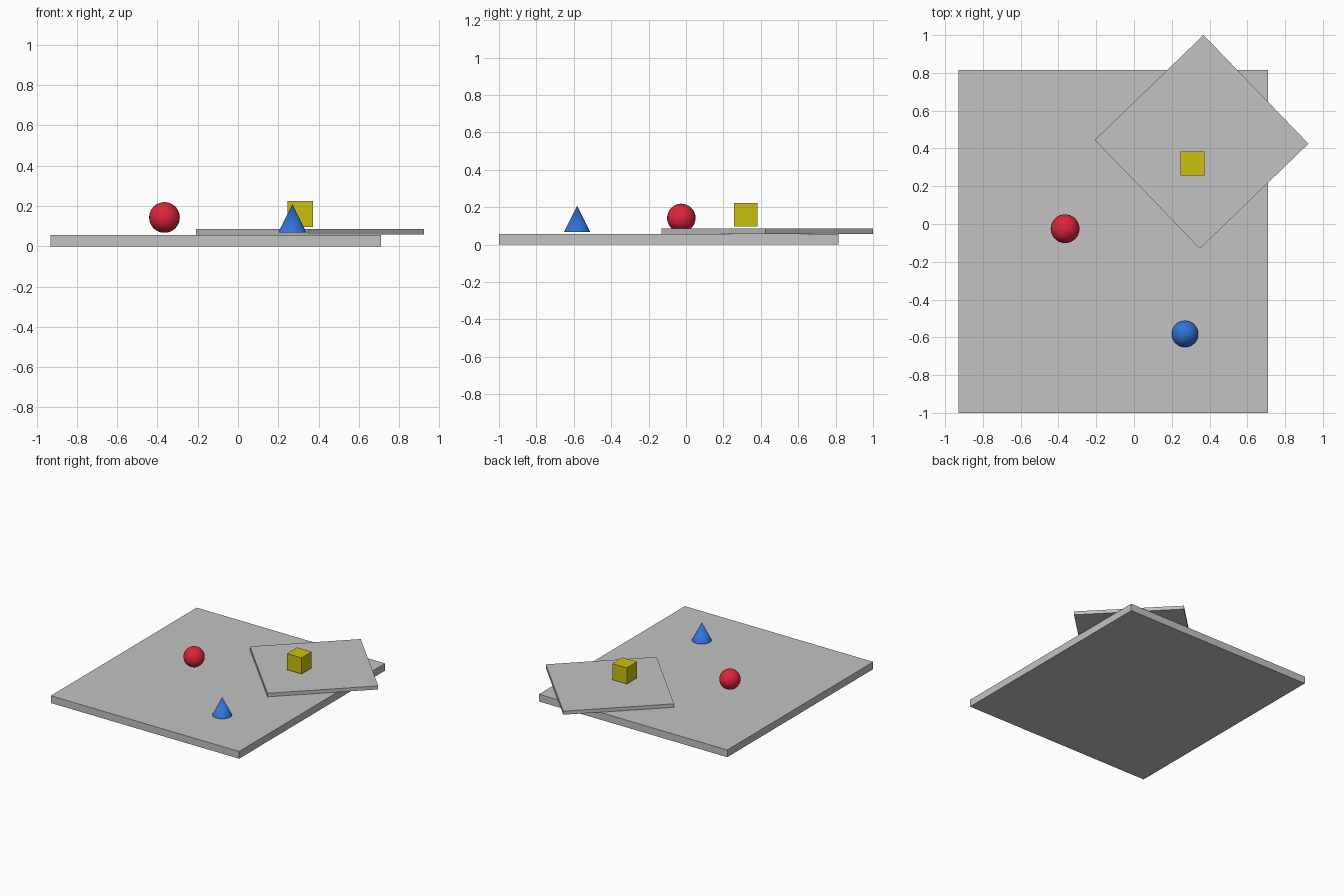
import bpy
import math

cube = bpy.data.objects.get("Cube")
if cube:
    bpy.data.objects.remove(cube, do_unlink=True)


def material(name, rgb):
    mat = bpy.data.materials.new(name)
    mat.use_nodes = True
    color = (*rgb, 1)
    mat.diffuse_color = color
    mat.node_tree.nodes["Principled BSDF"].inputs["Base Color"].default_value = color
    return mat


def finish(name, mat, smooth=False):
    obj = bpy.context.object
    obj.name = name
    obj.data.materials.append(mat)
    if smooth:
        bpy.ops.object.shade_smooth_by_angle(angle=math.radians(40))
    return obj


def box(name, size, center, mat, turn=0):
    bpy.ops.mesh.primitive_cube_add(size=1, location=center)
    obj = finish(name, mat)
    obj.scale = size
    obj.rotation_euler.z = math.radians(turn)


grey = material("light grey", (0.54, 0.54, 0.54))
red = material("red", (0.72, 0.018, 0.042))
blue = material("blue", (0.03, 0.17, 0.68))
yellow = material("yellow", (0.60, 0.53, 0.005))

# Large base slab and the turned thin slab lying on it
box("base_slab", (1.64, 1.815, 0.057), (-0.11, -0.0925, 0.0285), grey)
box("turned_slab", (0.80, 0.80, 0.028), (0.358, 0.435, 0.072), grey, turn=44)

# Solids on the slabs, each hovering slightly above its support
box("yellow_block", (0.127, 0.127, 0.127), (0.31, 0.32, 0.16), yellow)

bpy.ops.mesh.primitive_uv_sphere_add(
    segments=48, ring_count=24, radius=0.076, location=(-0.365, -0.025, 0.143))
finish("red_ball", red, smooth=True)

bpy.ops.mesh.primitive_cone_add(
    vertices=48, radius1=0.07, radius2=0, depth=0.139, location=(0.27, -0.582, 0.138))
finish("blue_cone", blue, smooth=True)
